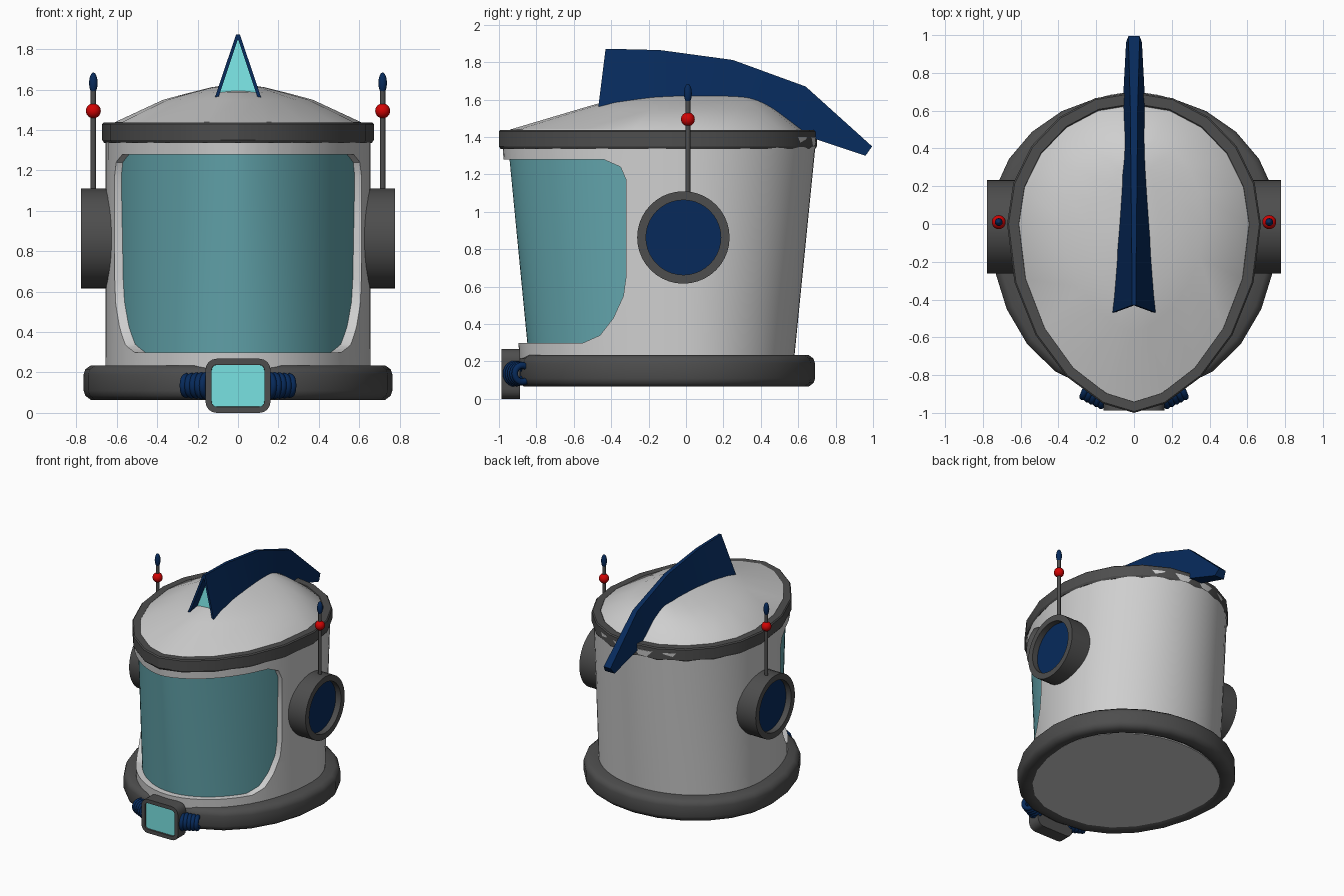
import bpy, bmesh
from math import sin, cos, pi, copysign
from mathutils import Vector

if "Cube" in bpy.data.objects:
    bpy.data.objects.remove(bpy.data.objects["Cube"])


def material(name, rgb):
    m = bpy.data.materials.new(name)
    m.use_nodes = True
    m.diffuse_color = (*rgb, 1)
    m.node_tree.nodes["Principled BSDF"].inputs["Base Color"].default_value = (*rgb, 1)
    return m


WHITE = material("shell white", (0.62, 0.62, 0.62))
GREY = material("trim grey", (0.075, 0.075, 0.075))
TEAL = material("visor teal", (0.125, 0.38, 0.42))
CYAN = material("light cyan", (0.19, 0.76, 0.76))
NAVY = material("navy", (0.002, 0.023, 0.105))
RED = material("red", (0.65, 0.001, 0.001))


def smooth(obj, angle=30):
    bpy.ops.object.select_all(action="DESELECT")
    obj.select_set(True)
    bpy.context.view_layer.objects.active = obj
    bpy.ops.object.shade_smooth_by_angle(angle=angle * pi / 180)


def finish(name, bm, mats, angle=30):
    bmesh.ops.recalc_face_normals(bm, faces=bm.faces)
    me = bpy.data.meshes.new(name)
    bm.to_mesh(me)
    bm.free()
    for m in mats:
        me.materials.append(m)
    obj = bpy.data.objects.new(name, me)
    bpy.context.collection.objects.link(obj)
    if angle:
        smooth(obj, angle)
    return obj


def loft(rings, caps=True, loop=False, open_ring=False):
    """Skin a list of rings with quads; caps close the ends, loop joins last to first."""
    bm = bmesh.new()
    rows = [[bm.verts.new(p) for p in ring] for ring in rings]
    n = len(rows[0])
    for a, b in zip(rows, rows[1:] + (rows[:1] if loop else [])):
        for i in range(n - 1 if open_ring else n):
            j = (i + 1) % n
            bm.faces.new((a[i], a[j], b[j], b[i]))
    if caps and not loop:
        bm.faces.new(rows[-1])
        bm.faces.new(rows[0])
    bm.faces.ensure_lookup_table()
    return bm


def egg(z, half, front, back, power=1.0, inset=0.0, n=64, start=0, sweep=2 * pi):
    """Egg outline: round at the back, more pointed at the front."""
    pts = []
    for i in range(n):
        t = start + sweep * i / n
        c, s = cos(t), sin(t)
        p, depth = (1, back) if s > 0 else (power, front)
        pts.append((copysign(abs(c) ** p, c) * (half - inset), s * (depth - inset), z))
    return pts


def wall(z, inset=0, **kw):
    """Helmet wall outline at height z; it leans outward towards the top."""
    k = (z - 0.1) / 1.3
    return egg(z, 0.655, 0.88 + 0.105 * k, 0.567 + 0.13 * k, 1 + 0.2 * k, inset, **kw)


# Helmet shell: hollow wall with the visor opening cut through from the side
levels = (0.075, 0.5, 0.95, 1.4)
shell = finish("helmet_shell",
               loft([wall(z) for z in levels] + [wall(z, 0.065) for z in (1.4, 0.95, 0.5, 0.16)]),
               [WHITE], 0)
opening = [(-1.3, 0.3), (-0.55, 0.3), (-0.46, 0.34), (-0.39, 0.43), (-0.335, 0.55), (-0.32, 0.66),
           (-0.32, 1.17), (-0.35, 1.24), (-0.44, 1.28), (-1.3, 1.28)]
cutter = finish("visor_cutter", loft([[(x, y, z) for y, z in opening] for x in (-1, 1)]), [WHITE], 0)
cutter.hide_render = True
mod = shell.modifiers.new("visor_opening", "BOOLEAN")
mod.operation, mod.solver, mod.object = "DIFFERENCE", "EXACT", cutter
bpy.context.view_layer.objects.active = shell
bpy.ops.object.modifier_apply(modifier=mod.name)
bpy.data.objects.remove(cutter)
smooth(shell)

# Visor: front portion of a slightly smaller wall, leaning a little more
finish("visor", loft([wall(z, 0.052 - 0.016 * z, n=48, start=pi + 0.15, sweep=(pi - 0.3) * 48 / 47)
                      for z in (0.24, 0.6, 1.0, 1.33)], caps=False, open_ring=True), [TEAL])

# Rim below the dome and neck ring at the bottom: (inset, height) profiles
rim = [(0.08, 1.42), (0.062, 1.438), (0.008, 1.438), (0, 1.43), (0, 1.35), (0.01, 1.335), (0.06, 1.335)]
finish("top_rim", loft([egg(z, 0.672, 1.0, 0.7, 1.2, d, 20) for d, z in rim], loop=True), [GREY])
neck = [(0.13, 0.235), (0.035, 0.235), (0.008, 0.215), (0, 0.19), (0, 0.11), (0.008, 0.085),
        (0.035, 0.065), (0.088, 0.065), (0.125, 0.085)]
finish("neck_ring", loft([egg(z, 0.764, 0.9, 0.69, 0.87, d, 24) for d, z in neck], loop=True), [GREY], 40)

# Dome with a pointed front slope
dome = [egg(1.415, 0.625, 0.96, 0.64, 1.2, n=20), egg(1.44, 0.607, 0.94, 0.625, 1.2, n=20),
        egg(1.55, 0.37, 0.57, 0.48, 1.25, n=20), egg(1.585, 0.24, 0.45, 0.42, 1.3, n=20),
        egg(1.612, 0.13, 0.25, 0.36, n=20), egg(1.628, 0.03, 0.02, 0.22, n=20)]
finish("dome", loft(dome), [WHITE])

# Crest fin: tapering sections as (y, z, half width) at the foot and at the ridge,
# starting inside a hollow front whose back is the light panel
hollow = ((-0.468, 1.553, 0.1), (-0.432, 1.845, 0.002))
fin = [tuple((y + 0.08, z, w) for y, z, w in hollow), hollow,
       ((-0.47, 1.55, 0.118), (-0.43, 1.872, 0.01)),
       ((-0.14, 1.57, 0.1), (-0.14, 1.865, 0.012)),
       ((0.25, 1.58, 0.07), (0.25, 1.812, 0.016)),
       ((0.66, 1.4, 0.058), (0.64, 1.67, 0.02)),
       ((0.96, 1.3, 0.042), (0.995, 1.35, 0.03))]
bm = loft([[(-w, y, z), (w, y, z), (v, u, h), (-v, u, h)] for (y, z, w), (u, h, v) in fin])
bm.faces[-1].material_index = 1
finish("crest_fin", bm, [NAVY, CYAN], 20)


def lathe_x(profile, cy, cz, n=40):
    return [[(x, cy + r * cos(2 * pi * i / n), cz + r * sin(2 * pi * i / n)) for i in range(n)]
            for x, r in profile]


def ball(name, loc, scale, mat):
    bpy.ops.mesh.primitive_uv_sphere_add(segments=20, ring_count=12, radius=1, location=loc)
    obj = bpy.context.object
    obj.name, obj.scale = name, scale
    obj.data.materials.append(mat)
    smooth(obj, 60)


for side, s in (("left", 1), ("right", -1)):
    # Ear cup with a recessed disc
    cup = [(0.58, 0.2), (0.58, 0.247), (0.778, 0.247), (0.778, 0.2), (0.725, 0.2)]
    finish(side + "_ear_cup", loft(lathe_x([(s * x, r) for x, r in cup], -0.014, 0.863), caps=False), [GREY])
    finish(side + "_ear_disc", loft(lathe_x([(s * 0.71, 0.203), (s * 0.732, 0.203)], -0.014, 0.863)), [NAVY])

    # Antenna
    x, y = s * 0.716, 0.01
    bpy.ops.mesh.primitive_cylinder_add(vertices=12, radius=0.013, depth=0.52, location=(x, y, 1.34))
    rod = bpy.context.object
    rod.name = side + "_antenna_rod"
    rod.data.materials.append(GREY)
    smooth(rod, 40)
    ball(side + "_antenna_ball", (x, y, 1.495), (0.037, 0.037, 0.037), RED)
    ball(side + "_antenna_tip", (x, y, 1.633), (0.021, 0.021, 0.052), NAVY)

    # Ribbed hose beside the chin box, sinking into the neck ring
    for i in range(5):
        hx = 0.155 + 0.025 * i
        bpy.ops.mesh.primitive_torus_add(
            location=(s * hx, -0.915 + 0.4 * (hx - 0.155), 0.135), rotation=(0, pi / 2, s * 0.4),
            major_radius=0.052 - 0.002 * i, minor_radius=0.018, major_segments=24, minor_segments=8)
        rib = bpy.context.object
        rib.name = f"{side}_hose_rib_{i + 1}"
        rib.data.materials.append(NAVY)
        smooth(rib, 60)

# Chin box: rounded block with a recessed light panel
bm = bmesh.new()
bmesh.ops.create_cube(bm, size=1)
bmesh.ops.scale(bm, vec=(0.322, 0.1, 0.268), verts=bm.verts)
bmesh.ops.translate(bm, vec=(0, -0.937, 0.134), verts=bm.verts)
edges = [e for e in bm.edges if abs((e.verts[0].co - e.verts[1].co).y) > 0.05]
bmesh.ops.bevel(bm, geom=edges, offset=0.055, segments=4, profile=0.5, affect="EDGES")
bm.normal_update()
face = min(bm.faces, key=lambda f: f.calc_center_median().y)
bmesh.ops.inset_region(bm, faces=[face], thickness=0.03)
bmesh.ops.inset_region(bm, faces=[face], thickness=0.001)
bmesh.ops.translate(bm, vec=Vector((0, 0.012, 0)), verts=face.verts)
face.material_index = 1
finish("chin_box", bm, [GREY, CYAN])
